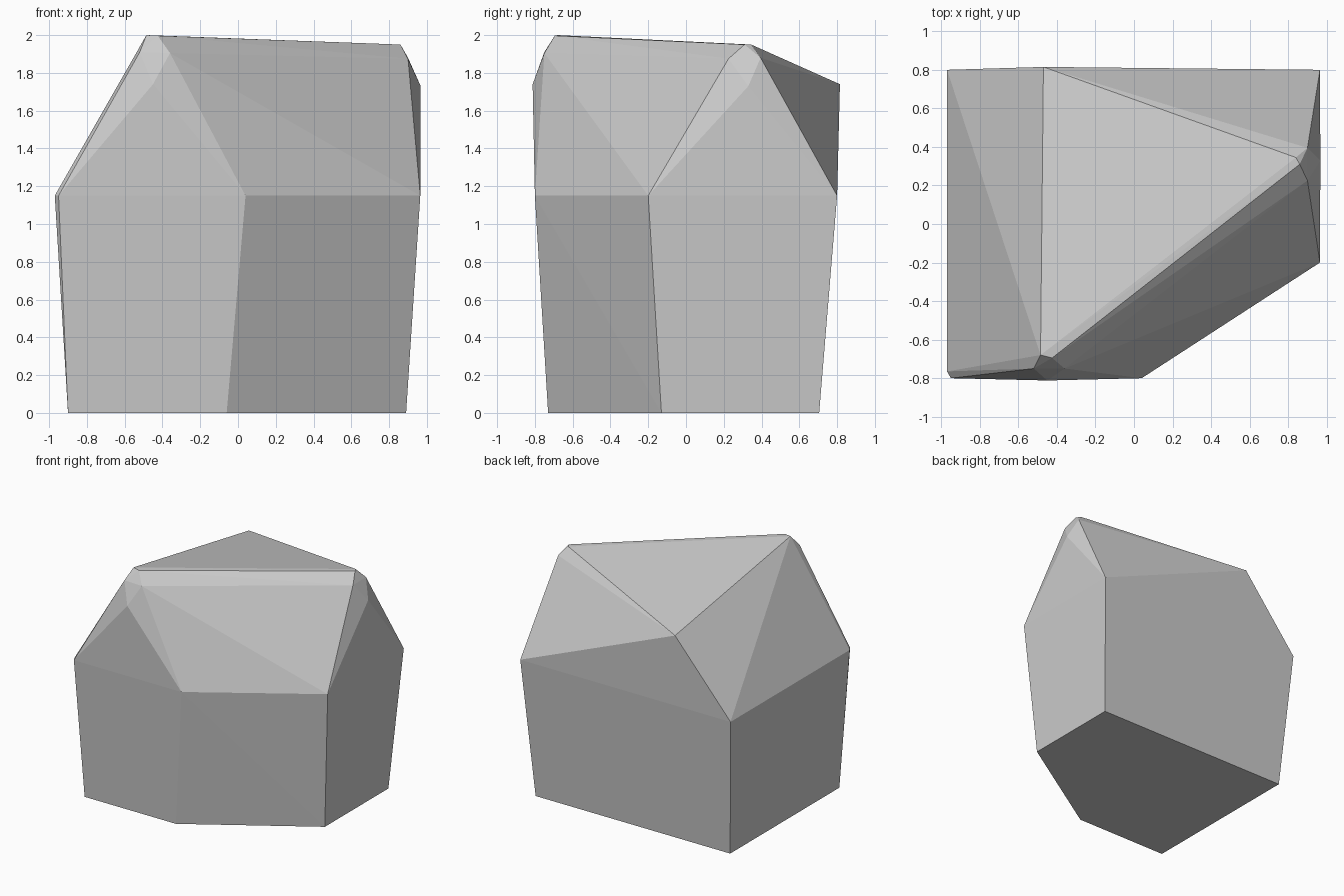
import bpy, bmesh

if "Cube" in bpy.data.objects:
    bpy.data.objects.remove(bpy.data.objects["Cube"])

# base outline and wider shoulder outline
foot = [(-0.90, -0.73), (-0.06, -0.73), (0.89, -0.13), (0.89, 0.705), (-0.90, 0.705)]
shoulder = [(-0.95, -0.80), (-0.97, -0.765), (0.04, -0.80), (0.965, -0.20), (0.965, 0.80), (-0.97, 0.80)]

# three upper corners: one sharp, two chipped
back_peak = [(-0.47, 0.815, 1.74)]
front_peak = [(-0.485, -0.68, 2.0), (-0.425, -0.695, 1.997), (-0.52, -0.75, 1.91),
              (-0.36, -0.75, 1.905), (-0.45, -0.812, 1.74)]
right_peak = [(0.84, 0.345, 1.95), (0.86, 0.31, 1.95), (0.90, 0.395, 1.88),
              (0.90, 0.225, 1.875), (0.967, 0.33, 1.73)]

points = [(x, y, 0) for x, y in foot] + [(x, y, 1.15) for x, y in shoulder]
points += back_peak + front_peak + right_peak

# wrap the points in a flat-faced convex rock
bm = bmesh.new()
for p in points:
    bm.verts.new(p)
bmesh.ops.convex_hull(bm, input=bm.verts[:])
loose = [v for v in bm.verts if not v.link_faces]
bmesh.ops.delete(bm, geom=loose, context='VERTS')
bmesh.ops.recalc_face_normals(bm, faces=bm.faces[:])
mesh = bpy.data.meshes.new("rock")
bm.to_mesh(mesh)
bm.free()
bpy.context.collection.objects.link(bpy.data.objects.new("rock", mesh))
